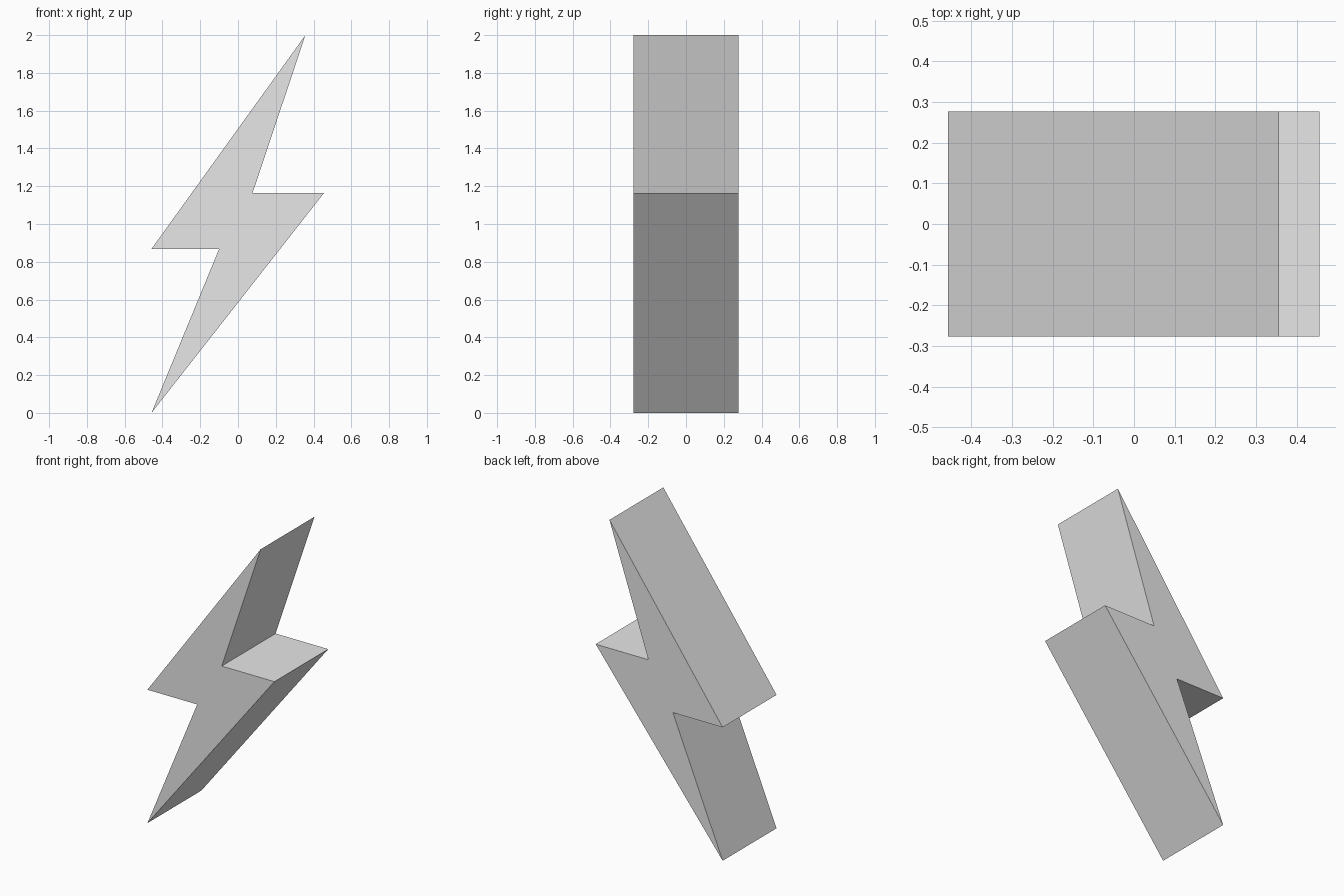
import bpy
import bmesh

cube = bpy.data.objects.get("Cube")
if cube:
    bpy.data.objects.remove(cube, do_unlink=True)

HALF_DEPTH = 0.277

# Plain grey material
grey = bpy.data.materials.new("plain_grey")
grey.use_nodes = True
colour = (0.8, 0.8, 0.8, 1.0)
grey.diffuse_color = colour
grey.node_tree.nodes["Principled BSDF"].inputs["Base Color"].default_value = colour

# Zigzag outline, seen from the front as (x, z)
outline = [
    (-0.458, 0.0),
    (0.456, 1.165),
    (0.077, 1.165),
    (0.357, 2.0),
    (-0.458, 0.868),
    (-0.1, 0.868),
]

# Front face extruded straight back
bm = bmesh.new()
front = bm.faces.new([bm.verts.new((x, -HALF_DEPTH, z)) for x, z in outline])
extruded = bmesh.ops.extrude_face_region(bm, geom=[front], use_keep_orig=True)
back_verts = [g for g in extruded["geom"] if isinstance(g, bmesh.types.BMVert)]
bmesh.ops.translate(bm, verts=back_verts, vec=(0, 2 * HALF_DEPTH, 0))
bmesh.ops.recalc_face_normals(bm, faces=bm.faces)

mesh = bpy.data.meshes.new("lightning_bolt")
bm.to_mesh(mesh)
bm.free()
mesh.materials.append(grey)
bolt = bpy.data.objects.new("lightning_bolt", mesh)
bpy.context.collection.objects.link(bolt)
